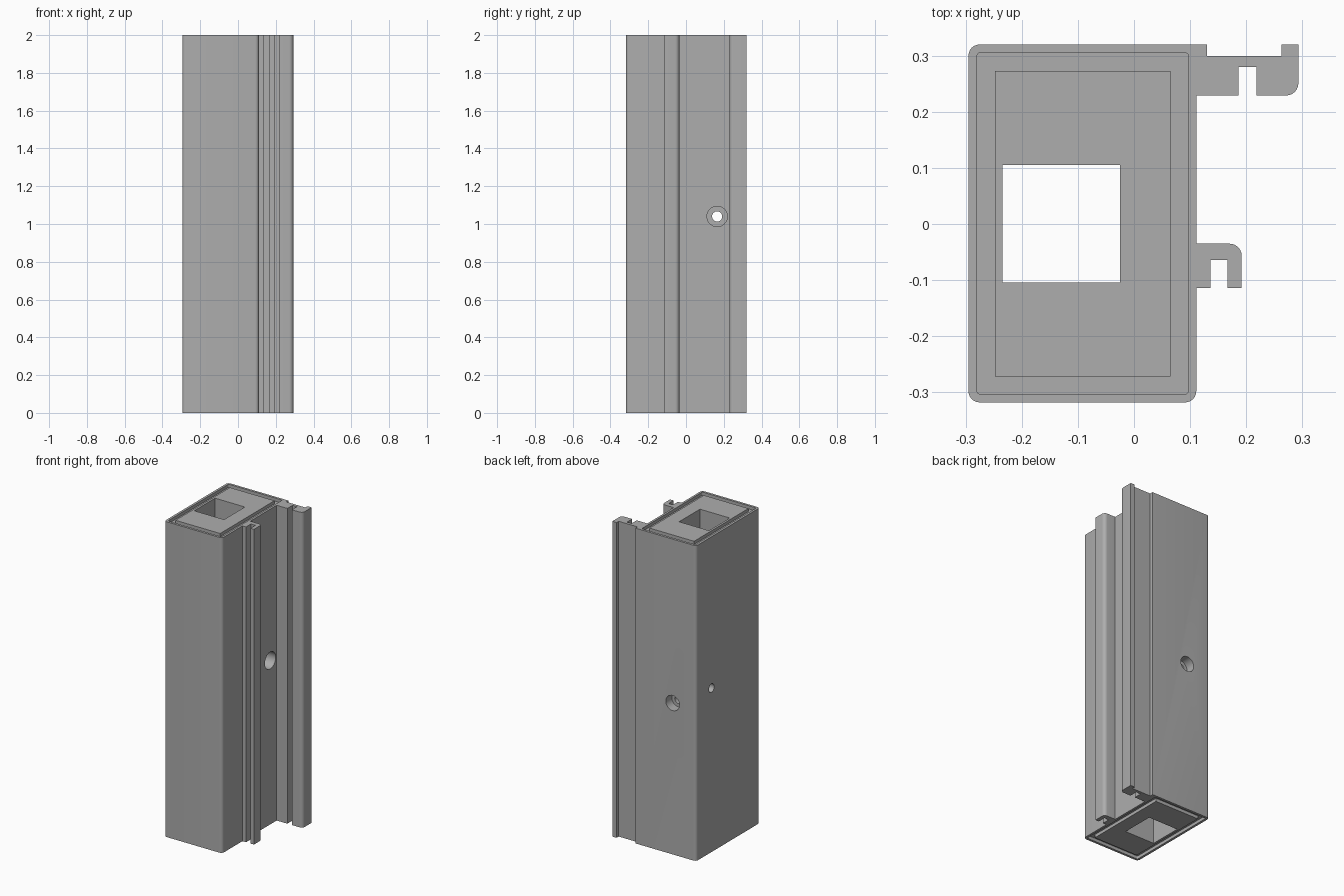
import bpy, bmesh, math
from mathutils import Matrix, Vector

old = bpy.data.objects.get("Cube")
if old:
    bpy.data.objects.remove(old, do_unlink=True)

HEIGHT = 2.0
LIP_DEPTH = 0.02

grey = bpy.data.materials.new("plain_grey")
grey.use_nodes = True
grey.diffuse_color = (0.42, 0.42, 0.42, 1)
grey.node_tree.nodes["Principled BSDF"].inputs["Base Color"].default_value = grey.diffuse_color


def finish(name, bm):
    bmesh.ops.recalc_face_normals(bm, faces=bm.faces)
    mesh = bpy.data.meshes.new(name)
    bm.to_mesh(mesh)
    bm.free()
    mesh.materials.append(grey)
    obj = bpy.data.objects.new(name, mesh)
    bpy.context.collection.objects.link(obj)
    return obj


def rounded(points):
    """Points are (x, y) or (x, y, corner radius); every corner is square."""
    out = []
    for i, p in enumerate(points):
        c = Vector(p[:2])
        if len(p) == 2:
            out.append(c)
            continue
        a = (Vector(points[i - 1][:2]) - c).normalized() * p[2]
        b = (Vector(points[(i + 1) % len(points)][:2]) - c).normalized() * p[2]
        for k in range(7):
            t = k / 6 * math.pi / 2
            out.append(c + a * (1 - math.sin(t)) + b * (1 - math.cos(t)))
    return out


def prism(name, points, z0, z1):
    bm = bmesh.new()
    face = bm.faces.new([bm.verts.new((p.x, p.y, z0)) for p in rounded(points)])
    ext = bmesh.ops.extrude_face_region(bm, geom=[face])["geom"]
    verts = [v for v in ext if isinstance(v, bmesh.types.BMVert)]
    bmesh.ops.translate(bm, verts=verts, vec=(0, 0, z1 - z0))
    return finish(name, bm)


def rect(x0, x1, y0, y1, r=None):
    pts = [(x0, y0), (x1, y0), (x1, y1), (x0, y1)]
    return [p + (r,) for p in pts] if r else pts


def drill(name, start, end, radius):
    a, b = Vector(start), Vector(end)
    turn = (b - a).to_track_quat('Z', 'Y').to_matrix().to_4x4()
    bm = bmesh.new()
    bmesh.ops.create_cone(bm, cap_ends=True, segments=32, radius1=radius, radius2=radius,
                          depth=(b - a).length, matrix=Matrix.Translation((a + b) / 2) @ turn)
    return finish(name, bm)


def cut(obj, cutters):
    for c in cutters:
        mod = obj.modifiers.new(c.name, 'BOOLEAN')
        mod.operation = 'DIFFERENCE'
        mod.solver = 'EXACT'
        mod.object = c
    bpy.context.view_layer.objects.active = obj
    for m in list(obj.modifiers):
        bpy.ops.object.modifier_apply(modifier=m.name)


# Post with the two slotted side rails in one extruded profile
outline = [
    (-0.295, -0.318, 0.02), (0.111, -0.318, 0.02),
    # short front rail
    (0.111, -0.114), (0.136, -0.114), (0.136, -0.064), (0.167, -0.064),
    (0.167, -0.114), (0.192, -0.114), (0.192, -0.035, 0.022), (0.111, -0.035),
    # long back rail
    (0.111, 0.229), (0.186, 0.229), (0.186, 0.28), (0.218, 0.28), (0.218, 0.229),
    (0.293, 0.229, 0.022), (0.293, 0.32), (0.263, 0.32), (0.263, 0.299),
    (0.13, 0.299), (0.13, 0.32), (-0.295, 0.32, 0.02)]
body = prism("post_body", outline, 0, HEIGHT)

# Central shaft, end recesses and screw holes
shaft = prism("shaft_cutter", rect(-0.234, -0.025, -0.104, 0.105), -0.1, HEIGHT + 0.1)
lip = rect(-0.28, 0.097, -0.303, 0.305, 0.006)
cutters = [
    shaft,
    prism("bottom_recess_cutter", lip, -0.1, LIP_DEPTH),
    prism("top_recess_cutter", lip, HEIGHT - LIP_DEPTH, HEIGHT + 0.1),
    drill("side_hole_cutter", (-0.4, 0.165, 1.04), (0.4, 0.165, 1.04), 0.027),
    drill("side_bore_cutter", (-0.2, 0.165, 1.04), (0.2, 0.165, 1.04), 0.054),
    drill("back_hole_cutter", (-0.13, 0.0, 0.96), (-0.13, 0.4, 0.96), 0.027),
    drill("back_bore_cutter", (-0.13, 0.26, 0.96), (-0.13, 0.4, 0.96), 0.048)]
cut(body, cutters)

# Raised pads inside the end lips
pad = rect(-0.248, 0.065, -0.272, 0.273)
pads = [prism("bottom_pad", pad, 0, LIP_DEPTH + 0.005),
        prism("top_pad", pad, HEIGHT - LIP_DEPTH - 0.005, HEIGHT)]
for p in pads:
    cut(p, [shaft])

for c in cutters:
    bpy.data.objects.remove(c, do_unlink=True)

# Smooth the round corners and holes, keep the rest sharp
bpy.ops.object.select_all(action='DESELECT')
body.select_set(True)
bpy.context.view_layer.objects.active = body
bpy.ops.object.shade_smooth_by_angle(angle=math.radians(30))
